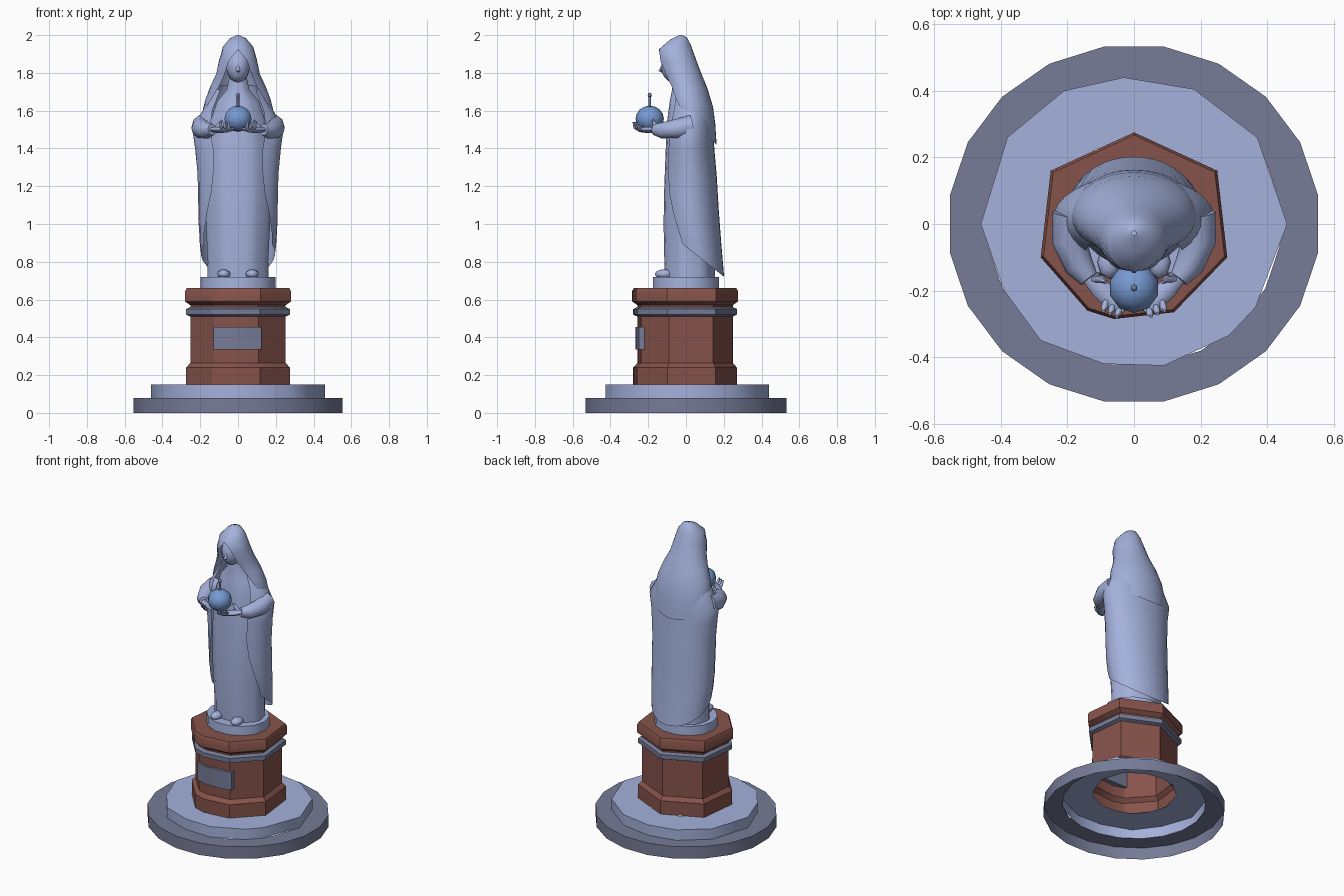
import bpy, bmesh, math
from mathutils import Vector

if "Cube" in bpy.data.objects:
    bpy.data.objects.remove(bpy.data.objects["Cube"])


def material(name, col):
    m = bpy.data.materials.new(name)
    m.diffuse_color = (*col, 1)
    m.use_nodes = True
    m.node_tree.nodes["Principled BSDF"].inputs["Base Color"].default_value = m.diffuse_color
    return m


STONE = material("pale_blue_stone", (0.37, 0.44, 0.71))
GREY = material("slate_grey", (0.18, 0.20, 0.31))
RED = material("red_stone", (0.24, 0.086, 0.07))
BLUE = material("orb_blue", (0.18, 0.32, 0.64))


def finish(name, bm, mat, angle=40):
    bmesh.ops.recalc_face_normals(bm, faces=bm.faces)
    me = bpy.data.meshes.new(name)
    bm.to_mesh(me)
    bm.free()
    me.materials.append(mat)
    me.shade_smooth()
    me.set_sharp_from_angle(angle=math.radians(angle))
    ob = bpy.data.objects.new(name, me)
    bpy.context.collection.objects.link(ob)
    return ob


def loft(name, rings, mat, closed=True, bottom=False, top=False, angle=40):
    """Bridge rings of points with quads, optionally capping the ends."""
    bm = bmesh.new()
    vs = [[bm.verts.new(p) for p in r] for r in rings]
    n = len(vs[0])
    for a, b in zip(vs, vs[1:]):
        for i in range(n if closed else n - 1):
            j = (i + 1) % n
            bm.faces.new((a[i], a[j], b[j], b[i]))
    if bottom:
        bm.faces.new(vs[0][::-1])
    if top:
        bm.faces.new(vs[-1])
    return finish(name, bm, mat, angle)


def prism(name, outline, profile, mat, **kw):
    """Outline scaled by each (scale, z) of the profile."""
    return loft(name, [[(x * s, y * s, z) for x, y in outline] for s, z in profile], mat, **kw)


def ellipse(n, rx, ry, phase=0.0):
    return [(rx * math.cos(phase + math.tau * i / n), ry * math.sin(phase + math.tau * i / n))
            for i in range(n)]


def drape(name, rows, mat, n=20, fold=0.0, angle=50):
    """Cloth wrapped from the back; rows: z back, z front, half width, y front, y back, half angle."""
    rings = []
    for zb, zf, hw, yf, yb, half in rows:
        ym = (yf + yb) / 2
        ring = []
        for i in range(n + 1):
            t = math.radians(half) * (2 * i / n - 1)
            c = math.cos(t)
            k = 1 + fold * math.cos(7 * t)
            ring.append((hw * k * math.sin(t), ym + (yb - ym) * k * c, zb + (zf - zb) * (1 - c) / 2))
        rings.append(ring)
    return loft(name, rings, mat, closed=False, angle=angle)


def limb(name, pts, radii, mat, n=8, squash=1.0):
    """Tapered tube through points."""
    pts = [Vector(p) for p in pts]
    rings = []
    for i, p in enumerate(pts):
        d = pts[min(i + 1, len(pts) - 1)] - pts[max(i - 1, 0)]
        q = d.to_track_quat('Z', 'Y')
        rings.append([p + q @ Vector((x, y * squash, 0)) for x, y in ellipse(n, radii[i], radii[i])])
    return loft(name, rings, mat, bottom=True, top=True, angle=60)


def ball(name, loc, size, mat, u=12, v=8, tilt=0.0):
    bm = bmesh.new()
    bmesh.ops.create_uvsphere(bm, u_segments=u, v_segments=v, radius=1)
    bmesh.ops.scale(bm, vec=size, verts=bm.verts)
    ob = finish(name, bm, mat, 60)
    ob.location = loc
    ob.rotation_euler = (tilt, 0, 0)
    return ob


# Stepped round base, open underneath
prism("lower_step", ellipse(20, 0.56, 0.54, math.tau / 40),
      [(1, 0), (1, 0.08), (0.79, 0.08)], GREY)
step = [(-.03, .44), (-.21, .40), (-.38, .26), (-.46, 0), (-.39, -.20), (-.28, -.35), (-.09, -.42),
        (.09, -.425), (.285, -.335), (.365, -.25), (.46, 0), (.37, .26), (.18, .405)]
prism("upper_step", step, [(1, 0.08), (1, 0.15), (0.56, 0.15)], STONE)

# Faceted pedestal with band and plaque
ped = [(0, .275), (-.25, .16), (-.28, -.10), (-.14, -.26), (-.06, -.285), (.12, -.265),
       (.28, -.10), (.25, .16)]
prism("pedestal", ped, [(.98, .15), (.98, .24), (.9, .265), (.9, .57), (1, .59), (1, .645), (.97, .66)],
      RED, top=True, angle=30)
prism("pedestal_band", ped, [(.9, .51), (.98, .52), (.98, .55), (.9, .56)], GREY, angle=30)
plaque = [(-.13, -.22), (-.13, -.245), (-.05, -.268), (.05, -.264), (.125, -.25), (.125, -.22)]
loft("plaque", [[(x, y, z) for x, y in plaque] for z in (.335, .455)], GREY, bottom=True, top=True)

# Round plinth under the figure
prism("figure_plinth", ellipse(14, 0.20, 0.18), [(1, .66), (.99, .72)], STONE, top=True)

# Dress
drape("dress", [
    (.72, .72, .162, -.115, .15, 180), (.80, .80, .160, -.118, .15, 180),
    (1.0, 1.0, .170, -.122, .14, 180), (1.2, 1.2, .175, -.118, .13, 180),
    (1.4, 1.4, .170, -.110, .12, 180), (1.55, 1.55, .145, -.102, .11, 180),
    (1.65, 1.65, .11, -.088, .08, 180), (1.71, 1.71, .06, -.075, .03, 180),
    (1.78, 1.78, .045, -.075, .02, 180)], STONE, n=28, fold=0.025)
for s, side in ((-1, "left"), (1, "right")):
    ball(side + "_shoe", (s * .075, -.115, .735), (.035, .05, .025), STONE, 8, 6)

# Mantle, open at the front with a hem falling to the back
drape("mantle", [
    (1.74, 1.70, .115, -.085, .09, 125), (1.62, 1.60, .182, -.102, .13, 132),
    (1.50, 1.50, .242, -.112, .145, 142), (1.40, 1.40, .228, -.116, .15, 145),
    (1.25, 1.28, .215, -.123, .163, 143), (1.08, 1.18, .211, -.127, .173, 138),
    (.92, 1.09, .209, -.127, .185, 128), (.80, 1.01, .203, -.12, .195, 118),
    (.72, .97, .196, -.115, .202, 113)], STONE, n=24)

# Veil with a face opening and a rounded back hem
drape("veil", [
    (2.0, 2.0, .006, -.035, -.02, 180), (1.987, 1.975, .045, -.085, .005, 180),
    (1.95, 1.925, .081, -.143, .025, 180), (1.88, 1.86, .100, -.148, .05, 150),
    (1.80, 1.79, .116, -.128, .08, 142), (1.72, 1.73, .148, -.104, .113, 138),
    (1.62, 1.685, .175, -.100, .143, 130), (1.53, 1.66, .188, -.098, .155, 122),
    (1.42, 1.63, .185, -.09, .162, 112)], STONE, n=24)

# Bowed head
ball("head", (0, -.055, 1.84), (.064, .076, .092), STONE, 14, 10, tilt=-.2)
limb("nose", [(0, -.118, 1.85), (0, -.137, 1.81), (0, -.12, 1.80)], [.006, .011, .007], STONE, 6)

# Arms reaching forward with cupped hands
for s, side in ((-1, "left"), (1, "right")):
    limb(side + "_sleeve", [(s * .185, .03, 1.52), (s * .195, -.05, 1.505), (s * .165, -.125, 1.495),
                            (s * .135, -.165, 1.50)],
         [.06, .052, .044, .030], STONE, 10)
    limb(side + "_hand", [(s * .145, -.145, 1.50), (s * .10, -.195, 1.497), (s * .06, -.235, 1.50),
                          (s * .03, -.262, 1.505)],
         [.022, .030, .028, .012], STONE, 8, squash=.55)
    for k in range(3):
        limb(f"{side}_finger_{k + 1}",
             [(s * (.08 - .02 * k), -.215 - .012 * k, 1.497), (s * (.088 - .02 * k), -.25 - .01 * k, 1.512),
              (s * (.092 - .02 * k), -.262 - .008 * k, 1.54)], [.010, .010, .005], STONE, 6)
    limb(side + "_thumb", [(s * .12, -.165, 1.505), (s * .098, -.165, 1.525), (s * .085, -.175, 1.55)],
         [.012, .011, .006], STONE, 6)

# Orb with a small stem and knob
ball("orb", (0, -.192, 1.557), (.075, .075, .069), BLUE, 10, 8)
limb("orb_stem", [(0, -.192, 1.61), (0, -.192, 1.675)], [.008, .007], GREY, 6)
ball("orb_knob", (0, -.192, 1.682), (.011, .011, .013), GREY, 6, 4)
